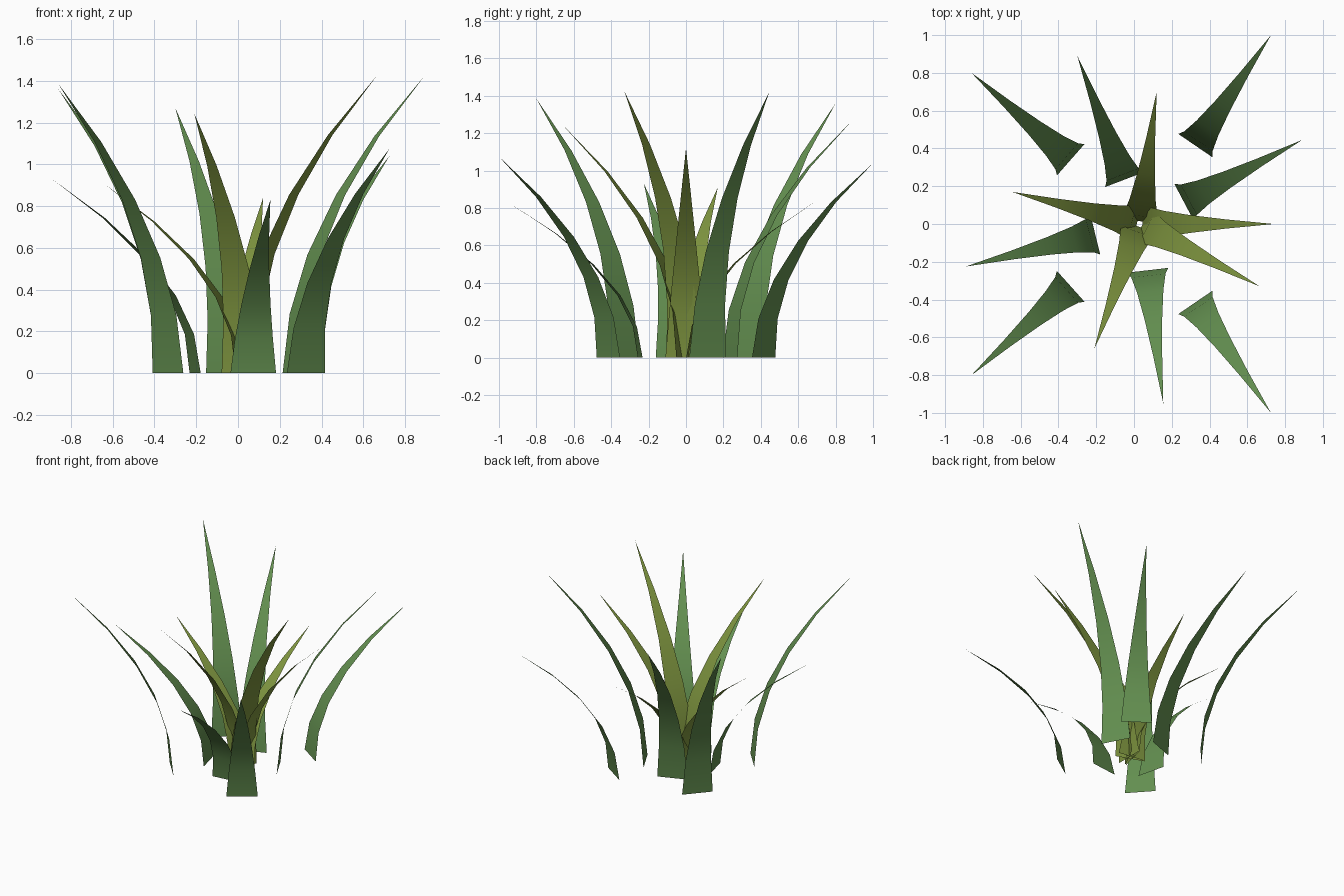
import bpy
import bmesh
from mathutils import Vector

cube = bpy.data.objects.get("Cube")
if cube:
    bpy.data.objects.remove(cube, do_unlink=True)

SEGMENTS = 5
BASE_WIDTH = 0.22


def make_material(name, color):
    mat = bpy.data.materials.new(name)
    mat.use_nodes = True
    mat.diffuse_color = color
    mat.node_tree.nodes["Principled BSDF"].inputs["Base Color"].default_value = color
    return mat


def make_blade(name, root, tip, mat):
    """Thin tapered strip, upright at the root and arching out to a point."""
    root = Vector((*root, 0))
    tip = Vector(tip)
    reach = Vector((tip.x - root.x, tip.y - root.y, 0))
    side = Vector((-reach.y, reach.x, 0)).normalized()

    bm = bmesh.new()
    previous = None
    for i in range(SEGMENTS):
        t = i / SEGMENTS
        center = root + reach * t ** 2 + Vector((0, 0, tip.z * t))
        half = side * BASE_WIDTH / 2 * (1 - t ** 1.1)
        row = [bm.verts.new(center - half), bm.verts.new(center + half)]
        if previous:
            bm.faces.new((previous[1], previous[0], row[0], row[1]))
        previous = row
    bm.faces.new((previous[1], previous[0], bm.verts.new(tip)))

    for face in bm.faces:
        face.smooth = True
    mesh = bpy.data.meshes.new(name)
    bm.to_mesh(mesh)
    bm.free()
    mesh.materials.append(mat)
    obj = bpy.data.objects.new(name, mesh)
    bpy.context.collection.objects.link(obj)


green = make_material("leaf green", (0.125, 0.275, 0.08, 1))
olive = make_material("olive green", (0.21, 0.30, 0.05, 1))

# Outer ring of blades: root (x, y), tip (x, y, z)
outer = {
    "back_right": ((-0.335, 0.34), (-0.86, 0.80, 1.36)),
    "back": ((-0.05, 0.235), (-0.30, 0.89, 1.27)),
    "back_left": ((0.325, 0.415), (0.725, 1.0, 1.04)),
    "left": ((0.265, 0.115), (0.89, 0.445, 1.42)),
    "front_left": ((0.325, -0.415), (0.725, -1.0, 1.075)),
    "front": ((0.073, -0.245), (0.155, -0.95, 0.83)),
    "front_right": ((-0.335, -0.33), (-0.86, -0.80, 1.385)),
    "right": ((-0.205, -0.055), (-0.89, -0.225, 0.93)),
}
for place, (root, tip) in outer.items():
    make_blade("outer_blade_" + place, root, tip, green)

# Inner tuft of blades sharing one centre
inner = {
    "back": (0.12, 0.70, 0.84),
    "right": (-0.645, 0.17, 0.91),
    "left": (0.74, 0.0, 1.12),
    "front_left": (0.665, -0.33, 1.425),
    "front": (-0.21, -0.66, 1.245),
}
middle = Vector((0.03, 0))
for place, tip in inner.items():
    outward = (Vector(tip[:2]) - middle).normalized()
    make_blade("inner_blade_" + place, middle + outward * 0.015, tip, olive)
